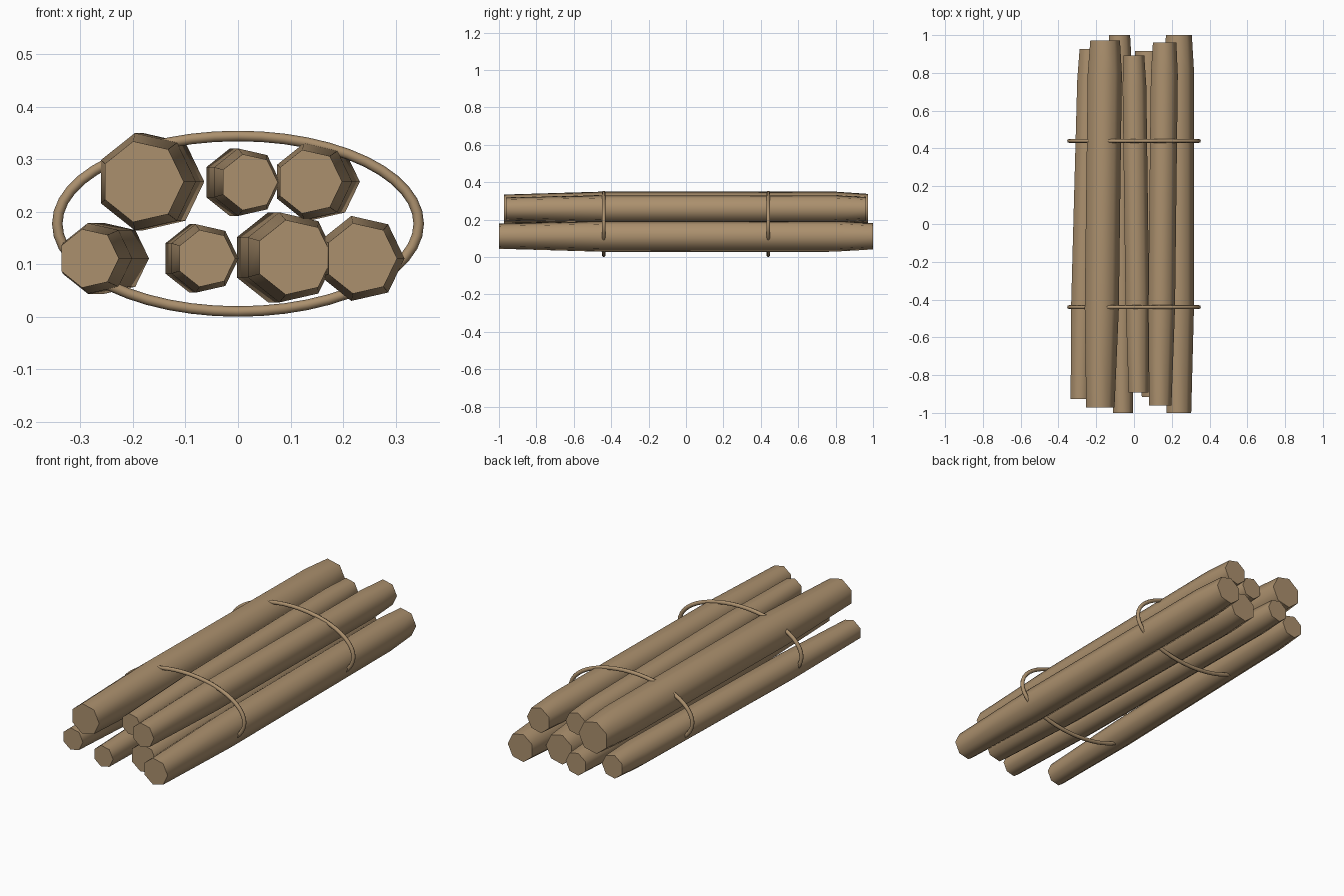
import bpy, bmesh, math

cube = bpy.data.objects.get("Cube")
if cube:
    bpy.data.objects.remove(cube, do_unlink=True)


def make_material(name, colour):
    mat = bpy.data.materials.new(name)
    mat.use_nodes = True
    mat.diffuse_color = colour
    mat.node_tree.nodes["Principled BSDF"].inputs["Base Color"].default_value = colour
    return mat


wood = make_material("light brown wood", (0.41, 0.28, 0.155, 1))


def finish(bm, name, angle):
    bmesh.ops.recalc_face_normals(bm, faces=bm.faces)
    mesh = bpy.data.meshes.new(name)
    bm.to_mesh(mesh)
    bm.free()
    mesh.materials.append(wood)
    obj = bpy.data.objects.new(name, mesh)
    bpy.context.collection.objects.link(obj)
    bpy.ops.object.select_all(action="DESELECT")
    obj.select_set(True)
    bpy.context.view_layer.objects.active = obj
    bpy.ops.object.shade_smooth_by_angle(angle=math.radians(angle))
    return obj


def bridge_loops(bm, a, b):
    n = len(a)
    for i in range(n):
        bm.faces.new((a[i], a[(i + 1) % n], b[(i + 1) % n], b[i]))


# Seven-sided log: (position along length, radius factor) gives the taper
TAPER = [(0, 0.83), (0.27, 1), (0.91, 1), (1, 0.87)]
SIDES = 7


def make_log(name, x_front, x_back, z, radius, half_length):
    bm = bmesh.new()
    rings = []
    for t, factor in TAPER:
        cx = x_front + (x_back - x_front) * t
        y = half_length * (2 * t - 1)
        ring = []
        for i in range(SIDES):
            a = math.tau * i / SIDES
            r = radius * factor
            ring.append(bm.verts.new((cx + r * math.cos(a), y, z + r * math.sin(a))))
        rings.append(ring)
    for a, b in zip(rings, rings[1:]):
        bridge_loops(bm, a, b)
    bm.faces.new(rings[0])
    bm.faces.new(rings[-1])
    return finish(bm, name, 60)


# Elliptical binding hoop with a round section
def make_hoop(name, y, rx=0.344, rz=0.167, z=0.177, thick=0.01, steps=48, section=8):
    bm = bmesh.new()
    loops = []
    for i in range(steps):
        a = math.tau * i / steps
        c, s = math.cos(a), math.sin(a)
        nx, nz = c * rz, s * rx
        length = math.hypot(nx, nz)
        loop = []
        for j in range(section):
            b = math.tau * j / section
            out = thick * math.cos(b) / length
            loop.append(bm.verts.new((rx * c + nx * out, y + thick * math.sin(b),
                                      z + rz * s + nz * out)))
        loops.append(loop)
    for i in range(steps):
        bridge_loops(bm, loops[i], loops[(i + 1) % steps])
    return finish(bm, name, 60)


# Lower layer, then upper layer
make_log("lower_log_far_right", -0.284, -0.234, 0.111, 0.069, 0.927)
make_log("lower_log_mid_right", -0.061, -0.079, 0.111, 0.067, 1.0)
make_log("lower_log_mid_left", 0.107, 0.074, 0.113, 0.088, 0.915)
make_log("lower_log_far_left", 0.234, 0.234, 0.111, 0.083, 1.0)
make_log("upper_log_right", -0.182, -0.157, 0.257, 0.095, 0.972)
make_log("upper_log_middle", 0.021, -0.003, 0.256, 0.066, 0.893)
make_log("upper_log_left", 0.136, 0.159, 0.257, 0.075, 0.962)

# Binding hoops
make_hoop("front_binding", -0.44)
make_hoop("back_binding", 0.44)
